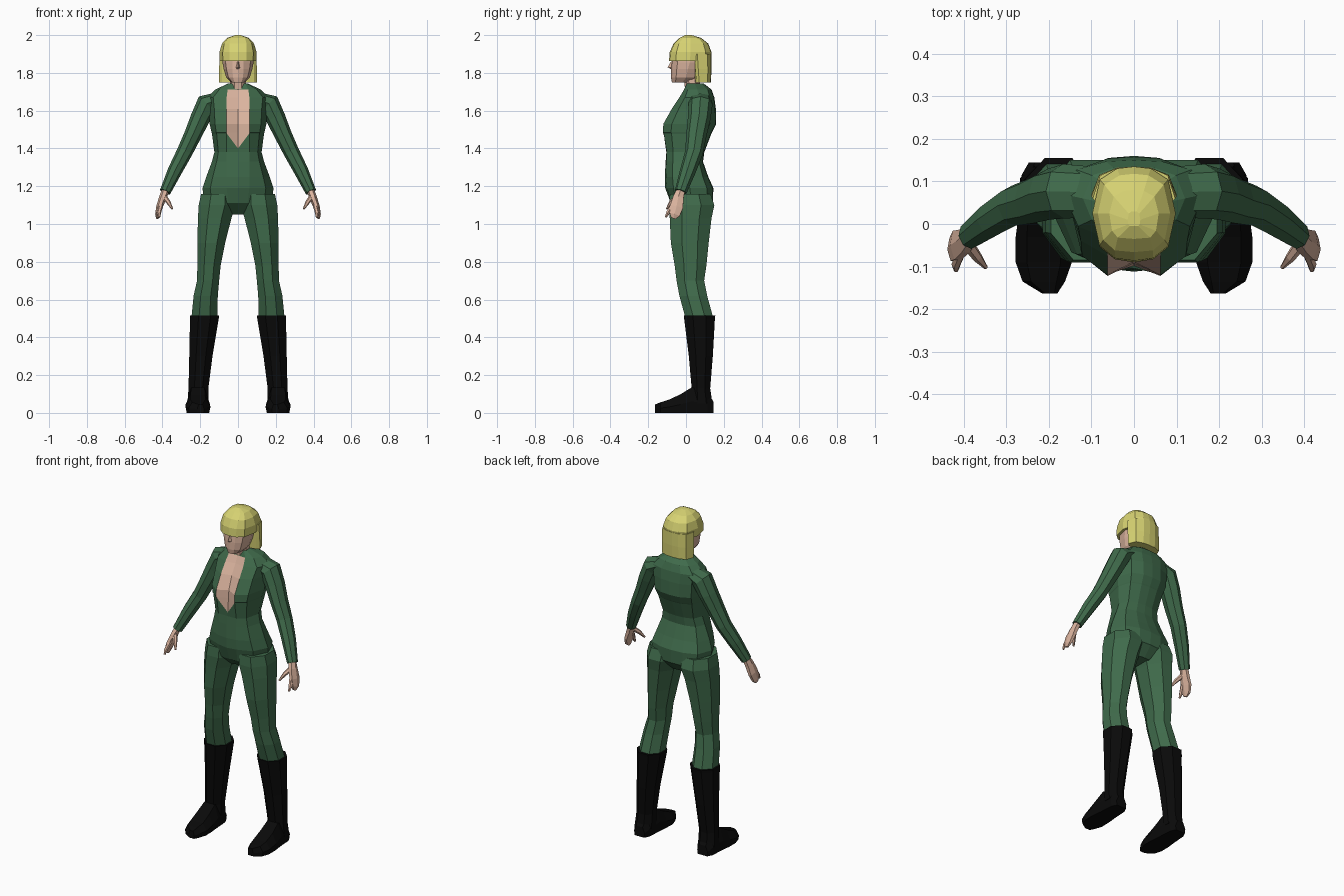
import bpy, bmesh, math
from mathutils import Vector


def material(name, rgb):
    m = bpy.data.materials.new(name)
    m.diffuse_color = (*rgb, 1)
    return m


GREEN = material("green_cloth", (0.05, 0.145, 0.07))
SKIN = material("skin", (0.70, 0.45, 0.34))
BLONDE = material("blonde_hair", (0.68, 0.65, 0.17))
BLACK = material("black_leather", (0.003, 0.003, 0.003))


def loft(name, rings, mats, rule=None, mirror=False):
    """Skin closed rings of points with flat quads and cap both ends."""
    bm = bmesh.new()
    vs = [[bm.verts.new(p) for p in r] for r in rings]
    n = len(vs[0])
    for i in range(len(vs) - 1):
        for j in range(n):
            k = (j + 1) % n
            f = bm.faces.new((vs[i][j], vs[i][k], vs[i + 1][k], vs[i + 1][j]))
            if rule:
                f.material_index = rule(i, j)
    bm.faces.new(vs[0][::-1])
    bm.faces.new(vs[-1])
    bmesh.ops.recalc_face_normals(bm, faces=bm.faces)
    me = bpy.data.meshes.new(name)
    bm.to_mesh(me)
    bm.free()
    for m in mats:
        me.materials.append(m)
    ob = bpy.data.objects.new(name, me)
    bpy.context.collection.objects.link(ob)
    if mirror:
        ob.modifiers.new("mirror", 'MIRROR')
    return ob


def body_ring(z, w, c, yf, yc, ys, yb, drop=0):
    """Symmetric 12-point ring: centre front, front column, side, back."""
    half = [(c, yc), (c + (w - c) * 0.68, ys + (yc - ys) * 0.72), (w, ys),
            (w * 0.82, ys + (yb - ys) * 0.72), (w * 0.4, yb - (yb - ys) * 0.04)]
    return ([(0, yf, z - drop)] + [(x, y, z) for x, y in half] + [(0, yb, z)]
            + [(-x, y, z) for x, y in half[::-1]])


def flat_ring(z, x0, x1, y0, y1, n=8):
    """Horizontal oval ring given by its extents."""
    cx, cy, rx, ry = (x0 + x1) / 2, (y0 + y1) / 2, (x1 - x0) / 2, (y1 - y0) / 2
    pts = []
    for i in range(n):
        a = math.tau * (i + 0.5) / n
        k = 1 / math.cos(math.pi / n)
        pts.append((cx + rx * k * math.cos(a), cy + ry * k * math.sin(a), z))
    return pts


def tube_rings(path, n=8):
    """Rings across a path of (x, y, z, thickness, depth)."""
    pts = [Vector(p[:3]) for p in path]
    rings = []
    for i, p in enumerate(path):
        d = (pts[min(i + 1, len(pts) - 1)] - pts[max(i - 1, 0)]).normalized()
        u = Vector((0, 1, 0)).cross(d).normalized()
        v = d.cross(u)
        rings.append([pts[i] + u * p[3] * math.cos(math.tau * j / n)
                      + v * p[4] * math.sin(math.tau * j / n) for j in range(n)])
    return rings


# Torso with open neckline: z, width, column x, front, column front, side, back
torso = [
    (1.05, .07, .03, -.01, -.02, .04, .09),
    (1.11, .18, .05, -.08, -.08, .03, .142),
    (1.19, .188, .06, -.11, -.10, .02, .145),
    (1.25, .168, .06, -.112, -.105, .015, .118),
    (1.33, .138, .06, -.108, -.103, .015, .09),
    (1.38, .125, .06, -.104, -.102, .02, .097),
    (1.48, .138, .06, -.098, -.118, .03, .135, .08),
    (1.485, .14, .062, -.092, -.122, .03, .138),
    (1.53, .15, .062, -.088, -.12, .04, .16),
    (1.61, .155, .062, -.06, -.075, .055, .158),
    (1.67, .165, .06, -.025, -.035, .07, .15),
    (1.712, .12, .055, -.005, -.01, .06, .135),
    (1.745, .05, .038, .005, .005, .045, .092),
]
loft("torso", [body_ring(*r) for r in torso], [GREEN, SKIN],
     lambda i, j: int(6 <= i <= 10 and j in (0, 11)))

# Legs
legs = [(1.16, .015, .195, -.085, .13), (1.10, .012, .208, -.09, .15),
        (1.03, .035, .212, -.086, .135), (.90, .068, .215, -.08, .12),
        (.78, .092, .215, -.06, .108), (.70, .10, .217, -.05, .096),
        (.62, .107, .235, -.035, .112), (.50, .11, .247, -.002, .145)]
loft("trouser_leg", [flat_ring(*r) for r in legs], [GREEN], mirror=True)

# Boots
shaft = [(.515, .10, .255, -.012, .155), (.50, .102, .254, -.01, .153),
         (.30, .135, .258, .015, .142), (.13, .157, .262, .03, .128),
         (.05, .157, .268, .03, .14)]
loft("boot_shaft", [flat_ring(*r) for r in shaft], [BLACK], mirror=True)


def foot_ring(y, x, w, top):
    return [(x - w * .9, y, 0), (x + w * .9, y, 0), (x + w, y, top * .45),
            (x + w * .6, y, top), (x - w * .6, y, top), (x - w, y, top * .45)]


foot = [(.145, .212, .035, .06), (.115, .212, .052, .11), (.03, .212, .058, .135),
        (-.03, .213, .065, .098), (-.09, .212, .066, .07),
        (-.135, .212, .05, .056), (-.163, .198, .018, .045)]
loft("boot_foot", [foot_ring(*r) for r in foot], [BLACK], mirror=True)

# Sleeves
sleeve = [(.10, .075, 1.665, .035, .06), (.165, .077, 1.635, .058, .064),
          (.20, .07, 1.56, .052, .06), (.24, .055, 1.47, .046, .054),
          (.283, .043, 1.38, .042, .048), (.335, .01, 1.28, .038, .042),
          (.386, -.028, 1.17, .029, .032)]
loft("sleeve", tube_rings(sleeve), [GREEN], mirror=True)

# Hands
for part, path in {
    "hand": [(.383, -.026, 1.18, .02, .024), (.398, -.04, 1.14, .02, .032),
             (.416, -.05, 1.09, .017, .04), (.426, -.06, 1.05, .013, .032),
             (.427, -.068, 1.03, .007, .014)],
    "index_finger": [(.408, -.07, 1.10, .012, .012), (.418, -.095, 1.06, .011, .011),
                     (.418, -.108, 1.035, .006, .006)],
    "thumb": [(.392, -.045, 1.145, .015, .015), (.368, -.078, 1.115, .012, .012),
              (.348, -.102, 1.08, .005, .005)],
}.items():
    loft(part, tube_rings(path, 6), [SKIN], mirror=True)

# Neck and head
loft("neck", [flat_ring(1.67, -.045, .045, .0, .085),
              flat_ring(1.80, -.042, .042, -.015, .065)], [SKIN])
head = [(1.748, .034, .018, -.074, -.07, -.02, .03),
        (1.775, .062, .026, -.08, -.073, 0, .06),
        (1.82, .076, .03, -.08, -.072, .01, .09),
        (1.855, .082, .03, -.076, -.07, .02, .10),
        (1.91, .082, .03, -.07, -.065, .02, .10)]
loft("head", [body_ring(*r) for r in head], [SKIN])
loft("nose", [[(-.004, -.074, 1.86), (.004, -.074, 1.86), (0, -.08, 1.86)],
              [(-.013, -.072, 1.826), (.013, -.072, 1.826), (0, -.097, 1.83)],
              [(-.008, -.072, 1.818), (.008, -.072, 1.818), (0, -.078, 1.818)]], [SKIN])

# Hair: crown with fringe, and the long back
crown = [(1.862, .097, .045, -.09, -.083, .02, .13),
         (1.91, .098, .045, -.086, -.08, .025, .135),
         (1.955, .085, .045, -.066, -.062, .025, .118),
         (1.985, .058, .038, -.035, -.032, .025, .08),
         (2.0, .015, .01, -.005, -.005, .01, .03)]
loft("hair_crown", [body_ring(*r) for r in crown], [BLONDE])
back = [(1.748, .10, .05, .05, .05, .07, .132),
        (1.82, .10, .05, .045, .045, .065, .135),
        (1.90, .097, .05, .04, .04, .06, .135)]
loft("hair_back", [body_ring(*r) for r in back], [BLONDE])
